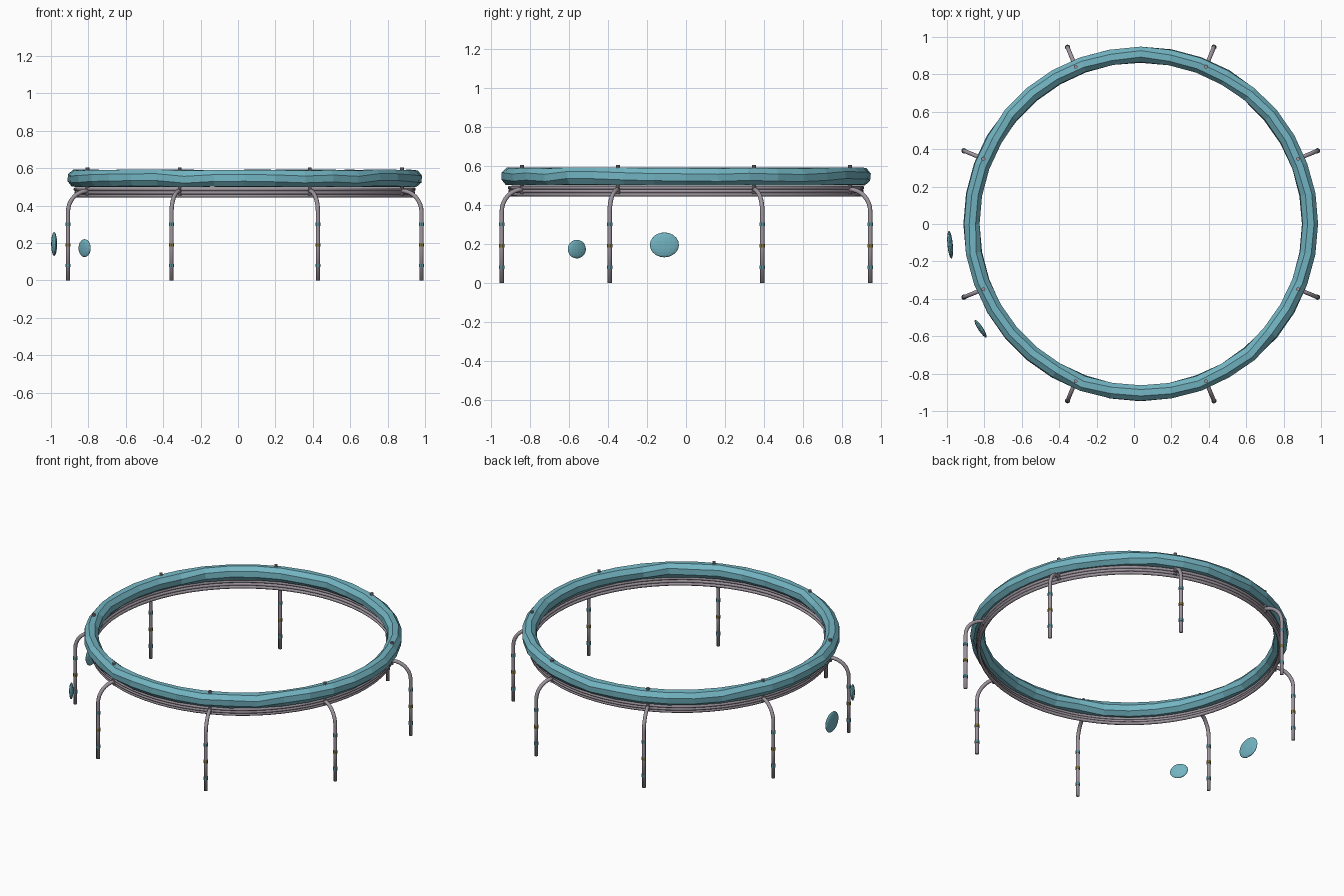
import bpy, bmesh, math, random
from mathutils import Vector, Matrix

random.seed(4)
if "Cube" in bpy.data.objects:
    bpy.data.objects.remove(bpy.data.objects["Cube"])

CX = 0.036  # ring centre on x


def material(name, rgb):
    m = bpy.data.materials.new(name)
    m.use_nodes = True
    m.diffuse_color = (*rgb, 1)
    m.node_tree.nodes["Principled BSDF"].inputs["Base Color"].default_value = (*rgb, 1)
    return m


teal = material("teal", (0.17, 0.46, 0.54))
steel = material("mauve grey steel", (0.34, 0.30, 0.34))
gold = material("dull gold", (0.36, 0.27, 0.06))


def finish(name, bm, mat, smooth=False):
    bmesh.ops.recalc_face_normals(bm, faces=bm.faces)
    mesh = bpy.data.meshes.new(name)
    bm.to_mesh(mesh)
    bm.free()
    mesh.materials.append(mat)
    for p in mesh.polygons:
        p.use_smooth = smooth
    ob = bpy.data.objects.new(name, mesh)
    bpy.context.collection.objects.link(ob)
    return ob


def skin(bm, loops, closed):
    # bridge successive loops of vertices into a tube
    rows = [[bm.verts.new(p) for p in loop] for loop in loops]
    n = len(rows[0])
    for i in range(len(rows) if closed else len(rows) - 1):
        a, b = rows[i], rows[(i + 1) % len(rows)]
        for j in range(n):
            k = (j + 1) % n
            bm.faces.new((a[j], a[k], b[k], b[j]))
    if not closed:
        bm.faces.new(rows[0])
        bm.faces.new(rows[-1])


def ring(name, radius, z, rx, rz, segments, sides, mat, jitter=0, smooth=False):
    loops = []
    for i in range(segments):
        a = math.tau * i / segments
        roll = random.uniform(-jitter, jitter) + math.pi / sides
        loop = []
        for j in range(sides):
            t = math.tau * j / sides + roll
            r = radius + rx * math.cos(t)
            loop.append((CX + r * math.cos(a), r * math.sin(a), z + rz * math.sin(t)))
        loops.append(loop)
    bm = bmesh.new()
    skin(bm, loops, True)
    return finish(name, bm, mat, smooth)


# Padded rim and stacked rails below it
ring("padded_rim", 0.905, 0.546, 0.045, 0.048, 36, 8, teal, jitter=0.2)
for i, (radius, z) in enumerate([(0.905, 0.488), (0.902, 0.470), (0.898, 0.453)]):
    ring(f"rail_{i + 1}", radius, z, 0.010, 0.010, 64, 8, steel, smooth=True)


def post(name, bottom, top, radius, mat, angle, reach):
    bm = bmesh.new()
    spot = Vector((CX + reach * math.cos(angle), reach * math.sin(angle), (bottom + top) / 2))
    bmesh.ops.create_cone(bm, cap_ends=True, segments=10, radius1=radius, radius2=radius,
                          depth=top - bottom, matrix=Matrix.Translation(spot))
    return finish(name, bm, mat)


# Legs: upright, then a quarter bend in to the rails
FOOT, BEND, TUBE = 1.023, 0.113, 0.0115
path = [(FOOT, 0), (FOOT, 0.19)]
for i in range(9):
    t = math.pi / 2 * i / 8
    path.append((FOOT - BEND + BEND * math.cos(t), 0.366 + BEND * math.sin(t)))

for k in range(8):
    a = math.pi / 8 + k * math.pi / 4
    out, side = Vector((math.cos(a), math.sin(a), 0)), Vector((-math.sin(a), math.cos(a), 0))
    loops = []
    for i, (r, z) in enumerate(path):
        bend = max(0, i - 2) / 8 * math.pi / 2
        normal = out * math.cos(bend) + Vector((0, 0, math.sin(bend)))
        centre = Vector((CX, 0, z)) + out * r
        loops.append([centre + TUBE * (normal * math.cos(math.tau * j / 10)
                                       + side * math.sin(math.tau * j / 10)) for j in range(10)])
    bm = bmesh.new()
    skin(bm, loops, False)
    leg = finish(f"leg_{k + 1}", bm, steel, True)

    # Coloured collars on the upright
    for label, z, mat in (("lower", 0.08, teal), ("middle", 0.19, gold), ("upper", 0.30, teal)):
        post(f"{label}_collar_{k + 1}", z - 0.009, z + 0.009, 0.0145, mat, a, FOOT)
    # Pin through the rim
    post(f"rim_pin_{k + 1}", 0.455, 0.604, 0.010, steel, a, 0.91)


# Loose flattened pads beside the right-hand legs
def pad(name, spot, normal, width, height, thick):
    n = Vector(normal).normalized()
    bm = bmesh.new()
    bmesh.ops.create_uvsphere(bm, u_segments=16, v_segments=10, radius=1)
    turn = n.to_track_quat('X', 'Z').to_matrix().to_4x4()
    bm.transform(Matrix.Translation(spot) @ turn @ Matrix.Diagonal((thick, width, height, 1)))
    return finish(name, bm, teal)


pad("large_pad", (-0.983, -0.111, 0.195), (-1, -0.09, 0), 0.075, 0.064, 0.0145)
pad("small_pad", (-0.820, -0.560, 0.173), (-0.83, -0.55, 0), 0.056, 0.048, 0.013)
